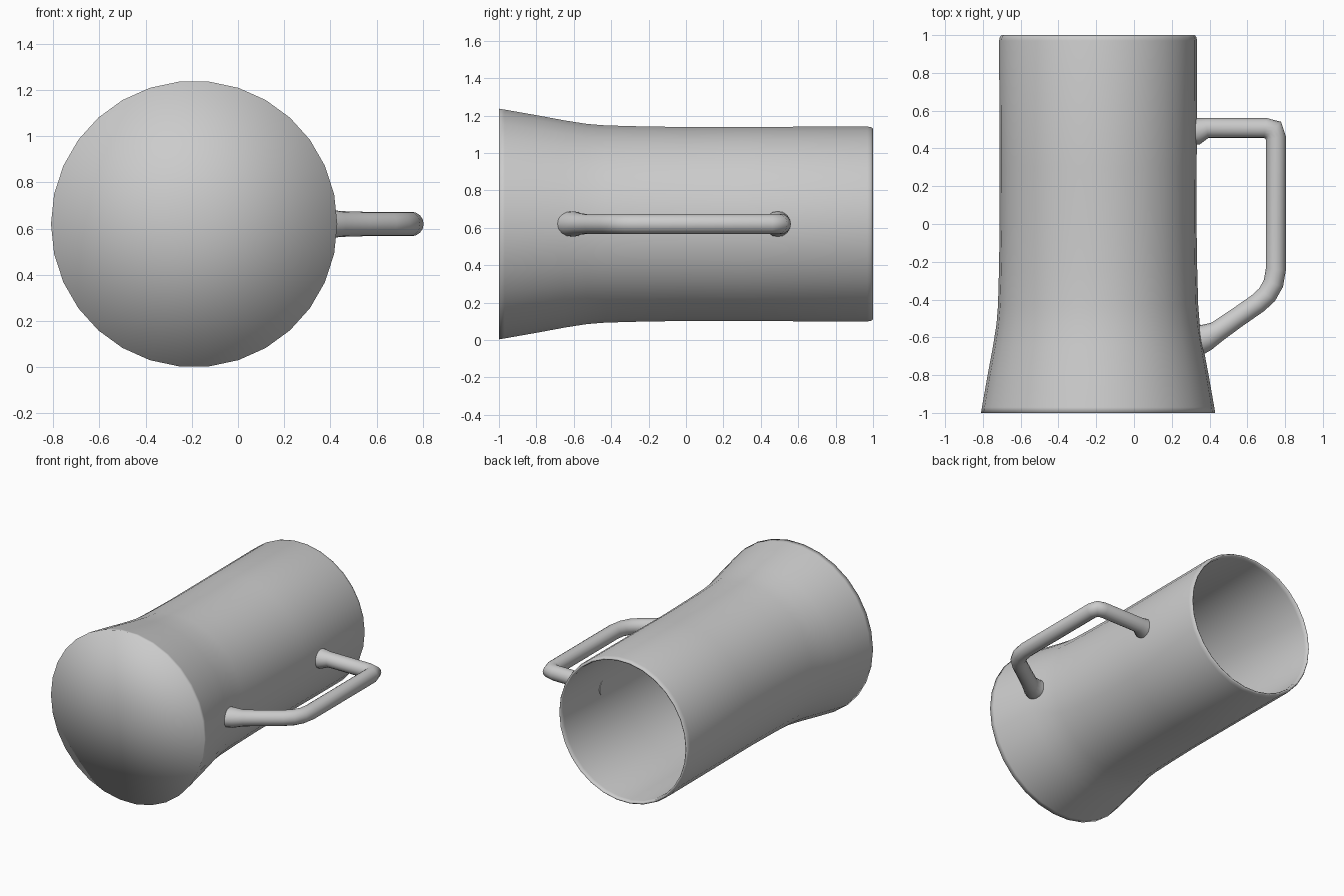
import bpy
import bmesh
import math
from mathutils import Vector

cube = bpy.data.objects.get("Cube")
if cube:
    bpy.data.objects.remove(cube)

AXIS_X, AXIS_Z = -0.19, 0.62
UP = Vector((0, 0, 1))

grey = bpy.data.materials.new("plain grey")
grey.use_nodes = True
colour = (0.6, 0.6, 0.6, 1)
grey.diffuse_color = colour
grey.node_tree.nodes["Principled BSDF"].inputs["Base Color"].default_value = colour


def loft(name, rings, sides):
    """Skin a list of rings (centre, in-plane direction, in-plane radius, height radius)."""
    bm = bmesh.new()
    loops = []
    for centre, side, r_side, r_up in rings:
        angles = [2 * math.pi * i / sides for i in range(sides)]
        loops.append([bm.verts.new(centre + side * r_side * math.cos(a) + UP * r_up * math.sin(a))
                      for a in angles])
    for a, b in zip(loops, loops[1:]):
        for i in range(sides):
            j = (i + 1) % sides
            bm.faces.new((a[i], a[j], b[j], b[i]))
    bmesh.ops.remove_doubles(bm, verts=bm.verts, dist=1e-5)
    bmesh.ops.recalc_face_normals(bm, faces=bm.faces)
    mesh = bpy.data.meshes.new(name)
    bm.to_mesh(mesh)
    bm.free()
    mesh.materials.append(grey)
    mesh.shade_smooth()
    obj = bpy.data.objects.new(name, mesh)
    bpy.context.collection.objects.link(obj)
    return obj


# Mug body: outer wall from the base to the rim, then the inner wall back to the floor
outer = [(-1, 0.62), (-0.97, 0.615), (-0.8, 0.585), (-0.65, 0.557), (-0.53, 0.538),
         (-0.43, 0.53), (-0.25, 0.525), (0, 0.521), (0.3, 0.522), (0.97, 0.524)]
rim = [(0.99, 0.52), (1, 0.512), (0.995, 0.504), (0.97, 0.5)]
inner = [(y, r - 0.022) for y, r in reversed(outer[2:-1])] + [(-0.96, 0.59)]
profile = [(-1, 0)] + outer + rim + inner + [(-0.96, 0)]
loft("mug_body", [(Vector((AXIS_X, y, AXIS_Z)), Vector((1, 0, 0)), r, r) for y, r in profile], 30)

# Handle: a round tube with flared ends that sink into the wall
path = [(0.305, 0.49, 0.072), (0.335, 0.491, 0.07), (0.385, 0.508, 0.053), (0.695, 0.508, 0.053),
        (0.737, 0.497, 0.053), (0.751, 0.455, 0.053), (0.751, -0.24, 0.053), (0.738, -0.315, 0.053),
        (0.704, -0.375, 0.053), (0.655, -0.42, 0.053), (0.54, -0.5, 0.053), (0.44, -0.57, 0.056),
        (0.385, -0.6, 0.07), (0.325, -0.615, 0.09)]
points = [Vector((x, y, AXIS_Z)) for x, y, r in path]
rings = []
for i, (point, (x, y, r)) in enumerate(zip(points, path)):
    before = (point - points[max(i - 1, 0)]).normalized()
    after = (points[min(i + 1, len(points) - 1)] - point).normalized()
    tangent = (before + after).normalized()
    # Widen each ring across the bend so that the tube keeps its thickness
    mitre = max(tangent.dot(after), tangent.dot(before))
    rings.append((point, tangent.cross(UP), r / mitre, min(r, 0.068)))
rings = [(points[0], rings[0][1], 0, 0)] + rings + [(points[-1], rings[-1][1], 0, 0)]
handle = loft("handle", rings, 16)
bpy.context.view_layer.objects.active = handle
handle.select_set(True)
bpy.ops.object.shade_smooth_by_angle(angle=math.radians(60))
